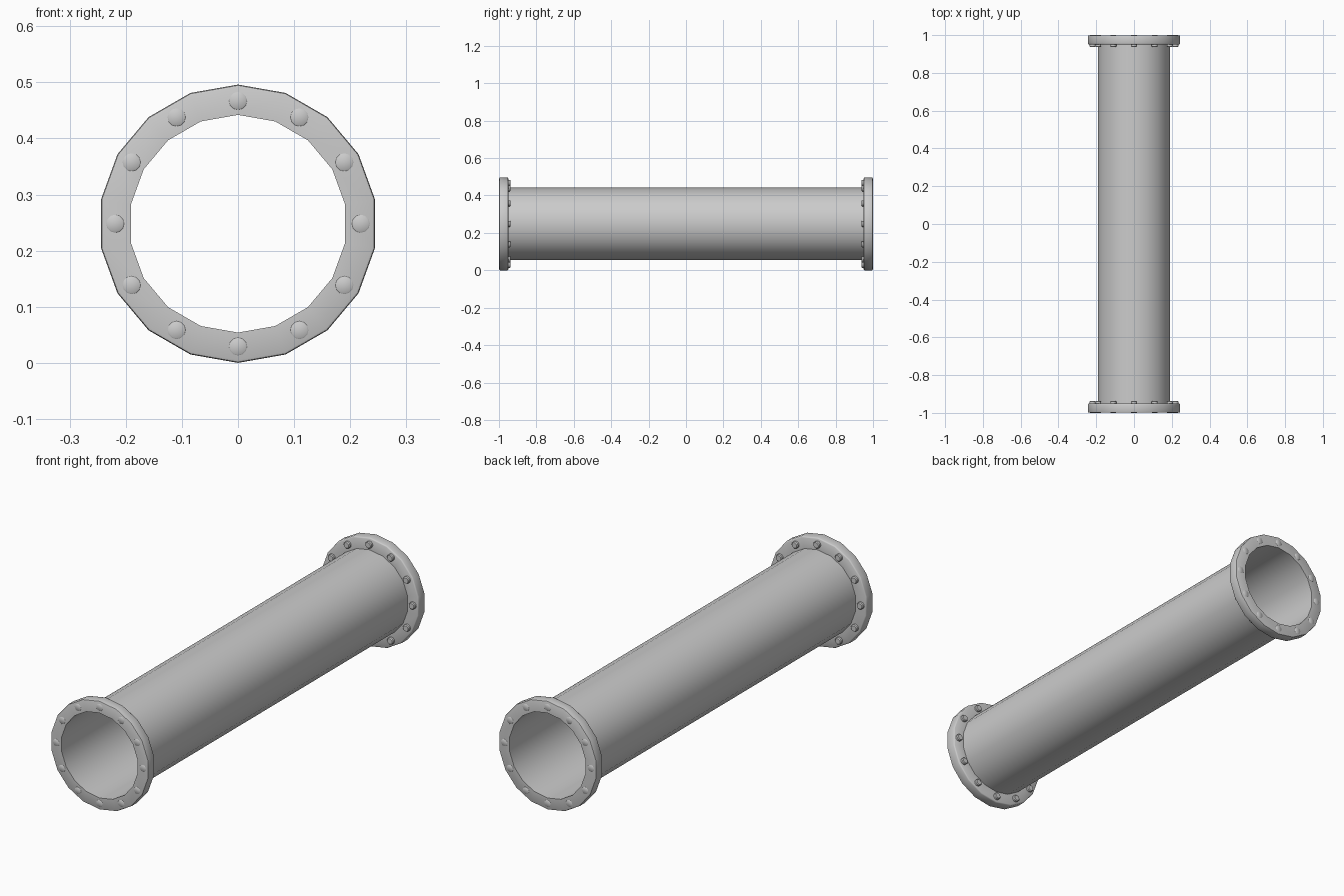
import bpy, bmesh, math

if "Cube" in bpy.data.objects:
    bpy.data.objects.remove(bpy.data.objects["Cube"])

CZ = 0.248      # height of the pipe axis
SIDES = 18


def finish(name, bm, angle=40):
    me = bpy.data.meshes.new(name)
    bm.to_mesh(me)
    bm.free()
    ob = bpy.data.objects.new(name, me)
    bpy.context.collection.objects.link(ob)
    bpy.ops.object.select_all(action='DESELECT')
    ob.select_set(True)
    bpy.context.view_layer.objects.active = ob
    bpy.ops.object.shade_smooth_by_angle(angle=math.radians(angle))
    return ob


def lathe(name, profile, sides, cx=0, cz=CZ, closed=False, cap=False, angle=40):
    """Revolve (radius, y) points around an axis parallel to y."""
    bm = bmesh.new()
    rings = []
    for r, y in profile:
        rings.append([bm.verts.new((cx + r * math.sin(2 * math.pi * i / sides), y,
                                    cz + r * math.cos(2 * math.pi * i / sides)))
                      for i in range(sides)])
    pairs = list(zip(rings, rings[1:]))
    if closed:
        pairs.append((rings[-1], rings[0]))
    for a, b in pairs:
        for i in range(sides):
            j = (i + 1) % sides
            bm.faces.new((a[i], a[j], b[j], b[i]))
    if cap:
        bm.faces.new(rings[0])
        bm.faces.new(rings[-1])
    bmesh.ops.recalc_face_normals(bm, faces=bm.faces)
    return finish(name, bm, angle)


# Thin open tube
lathe("pipe", [(0.194, -0.95), (0.194, 0.95)], SIDES)

for s, end in ((-1, "front"), (1, "back")):
    # Flange ring with softened rim
    rim = [(0.194, 0.9985), (0.243, 0.9985), (0.2465, 0.997), (0.248, 0.993),
           (0.248, 0.956), (0.2465, 0.952), (0.243, 0.95), (0.194, 0.95)]
    lathe(end + "_flange", [(r, s * y) for r, y in rim], SIDES, closed=True)
    # Twelve bolts running through the flange
    bolt = [(0.014, 1.0), (0.016, 0.9985), (0.016, 0.941), (0.0125, 0.937)]
    for k in range(12):
        a = math.radians(30 * k)
        lathe(f"{end}_bolt_{k + 1}", [(r, s * y) for r, y in bolt], 12,
              cx=0.219 * math.sin(a), cz=CZ + 0.219 * math.cos(a), cap=True)
